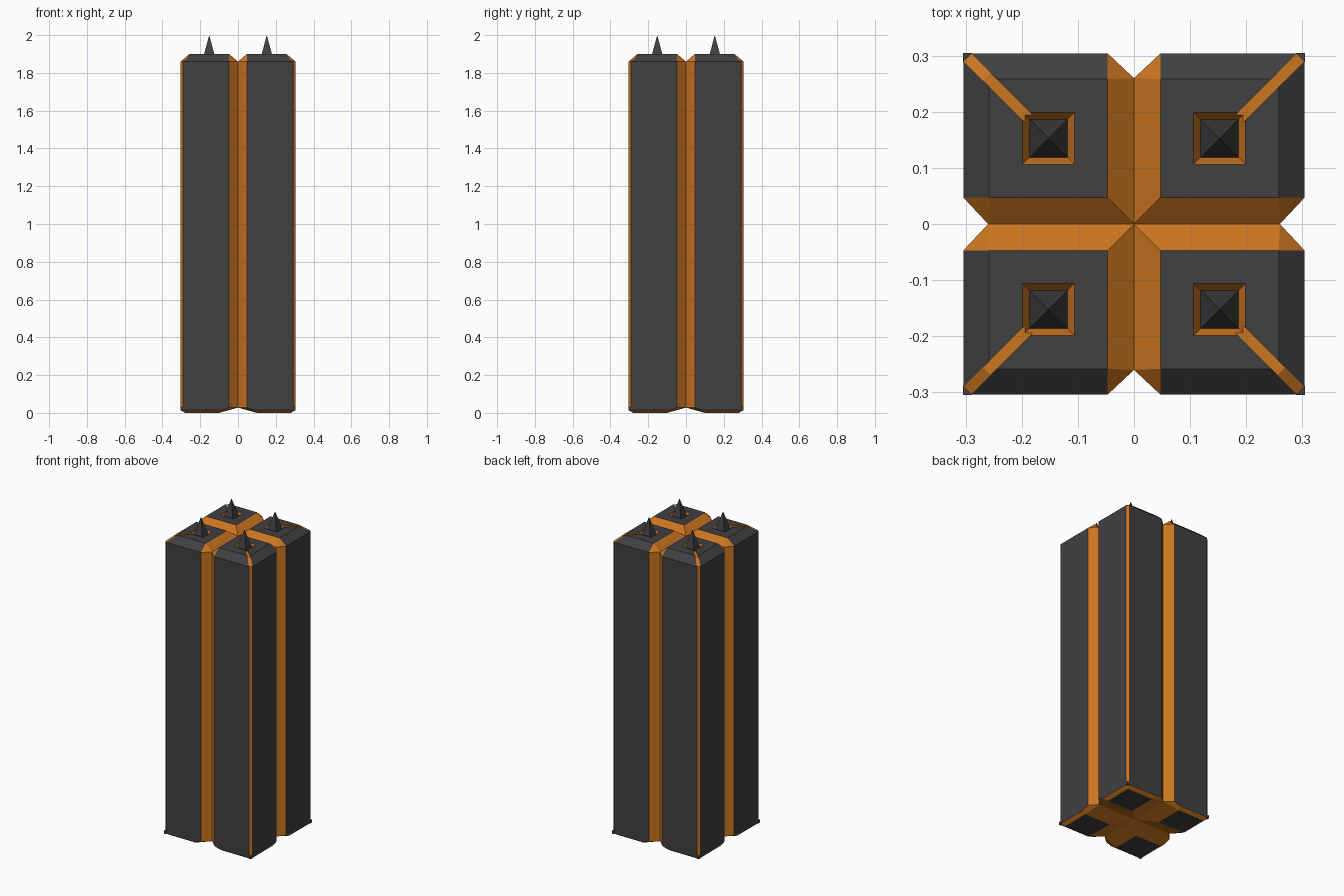
import bpy, bmesh
from mathutils import Vector

if "Cube" in bpy.data.objects:
    bpy.data.objects.remove(bpy.data.objects["Cube"])


def material(name, rgb):
    m = bpy.data.materials.new(name)
    m.diffuse_color = (*rgb, 1)
    m.use_nodes = True
    m.node_tree.nodes["Principled BSDF"].inputs["Base Color"].default_value = m.diffuse_color
    return m


DARK = material("dark_grey", (0.052, 0.052, 0.055))
ORANGE = material("orange", (0.60, 0.18, 0.015))


def hull(name, pts, mats):
    """Convex solid around a few points."""
    bm = bmesh.new()
    for p in pts:
        bm.verts.new(p)
    res = bmesh.ops.convex_hull(bm, input=bm.verts)
    loose = [v for v in bm.verts if not v.link_faces]
    bmesh.ops.delete(bm, geom=loose, context='VERTS')
    bmesh.ops.dissolve_limit(bm, angle_limit=0.002, verts=bm.verts, edges=bm.edges)
    bmesh.ops.recalc_face_normals(bm, faces=bm.faces)
    me = bpy.data.meshes.new(name)
    bm.to_mesh(me)
    bm.free()
    for m in mats:
        me.materials.append(m)
    ob = bpy.data.objects.new(name, me)
    bpy.context.collection.objects.link(ob)
    return ob


def square(c, h, z):
    return [(c + sx * h, c + sy * h, z) for sx in (-1, 1) for sy in (-1, 1)]


def both(pts):
    """Points plus their reflection across the quadrant diagonal."""
    return pts + [(y, x, z) for x, y, z in pts]


def mirror(ob):
    mod = ob.modifiers.new("mirror", 'MIRROR')
    mod.use_axis = (True, True, False)


W, G, T, C = 0.304, 0.047, 0.258, 0.1525   # half width, groove, top edge, spike centre

# One quarter of the column, including its half of each groove
body = hull("column_body", both([
    (0, 0, 1.86), (0, 0.26, 1.86), (G, G, 1.90), (G, T, 1.90), (T - 0.014, T, 1.90),
    (G, W, 1.86), (W - 0.014, W, 1.86), (W - 0.014, W, 0.015),
    (0, 0, 0.028), (0, 0.26, 0.028), (G, W, 0.028), (0.085, W, 0.015),
    (0.10, 0.10, 0), (0.10, 0.28, 0), (0.28, 0.28, 0)]), [DARK, ORANGE])
for f in body.data.polygons:
    n = f.normal
    plain = min(n) > -0.01 and min(n.x, n.y) < 0.01
    base = n.z < -0.99 and f.center.z < 0.005
    f.material_index = 0 if plain or base else 1

# Orange recess around the spike and diagonal slot to the corner
recess = hull("recess_cutter", square(C, 0.034, 1.874) + square(C, 0.0553, 1.92), [ORANGE])
d = 0.007
slot = hull("slot_cutter", both([(a + d, a - d, z) for a in (0.18, 0.32)
                                 for z in (1.89, 1.93)]), [ORANGE])
for cutter in (recess, slot):
    cutter.hide_render = True
    mod = body.modifiers.new("cut", 'BOOLEAN')
    mod.object = cutter
    mod.operation = 'DIFFERENCE'
    mod.solver = 'EXACT'
    mod.material_mode = 'TRANSFER'
dg = bpy.context.evaluated_depsgraph_get()
mesh = bpy.data.meshes.new_from_object(body.evaluated_get(dg))
body.modifiers.clear()
body.data = mesh
for cutter in (recess, slot):
    bpy.data.objects.remove(cutter)

# Open the inner faces so the four quarters join
bm = bmesh.new()
bm.from_mesh(mesh)
inner = [f for f in bm.faces
         if any(all(abs(v.co[i]) < 1e-4 for v in f.verts) for i in (0, 1))]
bmesh.ops.delete(bm, geom=inner, context='FACES')
bm.to_mesh(mesh)
bm.free()
mirror(body)

# Spikes and small corner feet
mirror(hull("spike", square(C, 0.034, 1.874) + [(C, C, 2.0)], [DARK]))
mirror(hull("corner_foot", square(0.297, 0.008, 0.012) + square(0.297, 0.008, 0.03), [DARK]))
